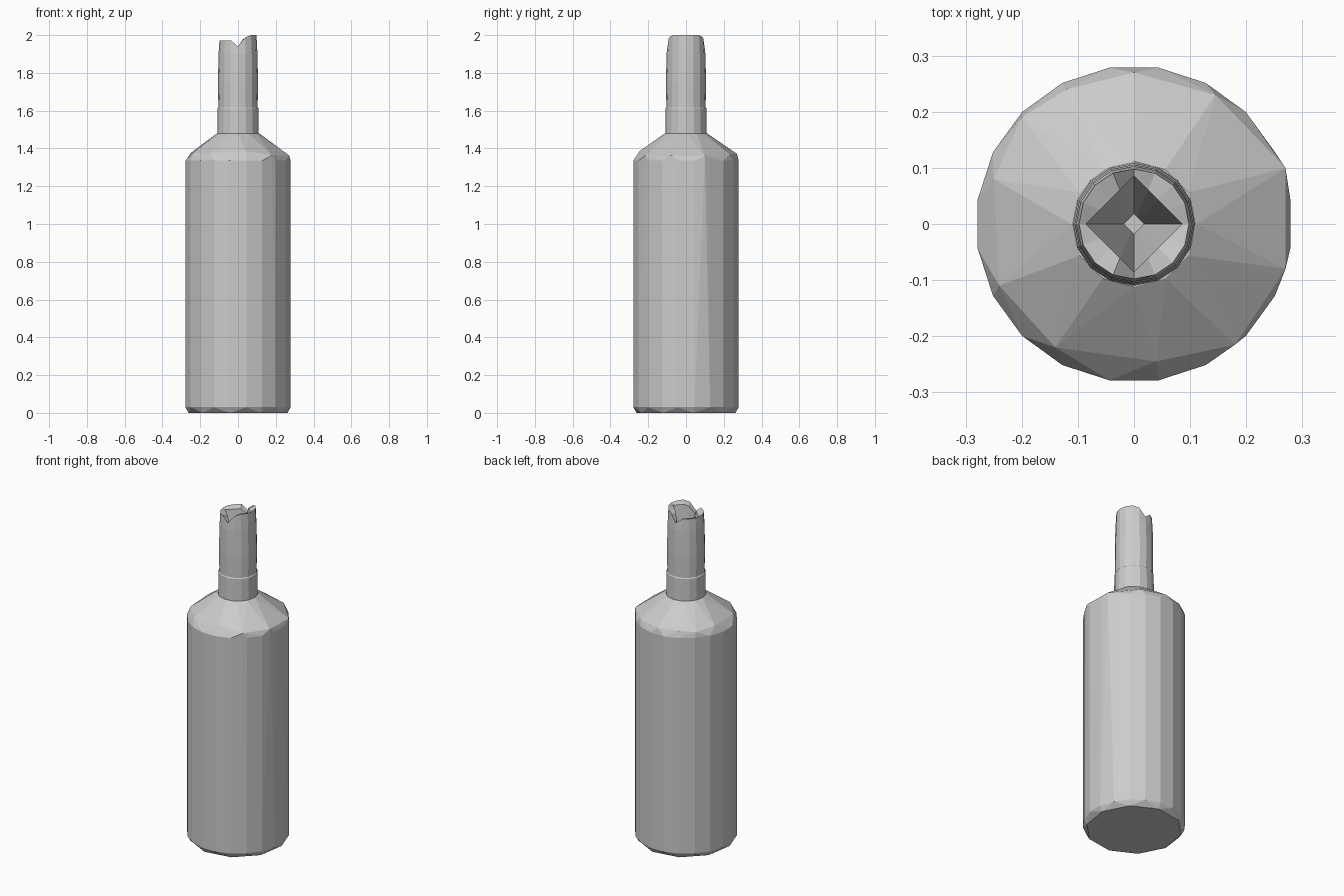
import bpy
import bmesh
from math import cos, sin, tau

cube = bpy.data.objects.get("Cube")
if cube:
    bpy.data.objects.remove(cube, do_unlink=True)

gray = bpy.data.materials.new("plain gray")
gray.use_nodes = True
colour = (0.6, 0.6, 0.6, 1)
gray.diffuse_color = colour
gray.node_tree.nodes["Principled BSDF"].inputs["Base Color"].default_value = colour


def circle(count, radius, z, offset=0.0):
    angles = [tau * (i + offset) / count for i in range(count)]
    return [(radius * cos(a), radius * sin(a), z) for a in angles]


def finish(bm, name):
    bmesh.ops.recalc_face_normals(bm, faces=bm.faces)
    mesh = bpy.data.meshes.new(name)
    bm.to_mesh(mesh)
    bm.free()
    mesh.materials.append(gray)
    obj = bpy.data.objects.new(name, mesh)
    bpy.context.collection.objects.link(obj)
    return obj


# Bottle body: convex shell with an irregular, coarsely faceted shoulder
shoulder = [(-.25, .08), (-.24, -.11), (-.14, -.22), (.04, -.245), (.18, -.215),
            (.27, -.08), (.27, .1), (.145, .23), (0, .27), (-.12, .24), (-.2, .19)]
points = circle(10, 0.265, 0, 0.25)
points += circle(20, 0.282, 0.03, 0.5) + circle(20, 0.282, 1.335, 0.5)
points += circle(12, 0.112, 1.48)
for x, y in shoulder:
    r = (x * x + y * y) ** 0.5
    points.append((x, y, 1.48 - (r - 0.11) * 0.68))
bm = bmesh.new()
for p in points:
    bm.verts.new(p)
bmesh.ops.convex_hull(bm, input=bm.verts)
bmesh.ops.dissolve_limit(bm, angle_limit=0.01, verts=bm.verts, edges=bm.edges)
finish(bm, "bottle_body")

# Neck: stepped tube with a broken rim and a four-sided funnel inside
SIDES = 16


def rim_height(x):
    if abs(x) < 0.01:
        return 1.94
    return 1.972 + 0.028 * max(0, min(1, x / 0.068))


def diamond(size, z=None):
    ring = []
    for x, y, _ in circle(SIDES, 1, 0):
        k = size / (abs(x) + abs(y))
        ring.append((x * k, y * k, z if z else rim_height(x * 0.1) - 0.012))
    return ring


rim = [(x, y, rim_height(x)) for x, y, _ in circle(SIDES, 0.098, 0)]
rings = [circle(SIDES, 0.11, 1.47), circle(SIDES, 0.108, 1.612),
         circle(SIDES, 0.104, 1.618), circle(SIDES, 0.106, 1.75),
         circle(SIDES, 0.103, 1.9), rim,
         diamond(0.086), diamond(0.018, 1.64)]
bm = bmesh.new()
loops = [[bm.verts.new(p) for p in ring] for ring in rings]
for low, high in zip(loops, loops[1:]):
    for i in range(SIDES):
        j = (i + 1) % SIDES
        bm.faces.new((low[i], low[j], high[j], high[i]))
bm.faces.new(loops[0][::-1])
bm.faces.new(loops[-1])
finish(bm, "bottle_neck")
